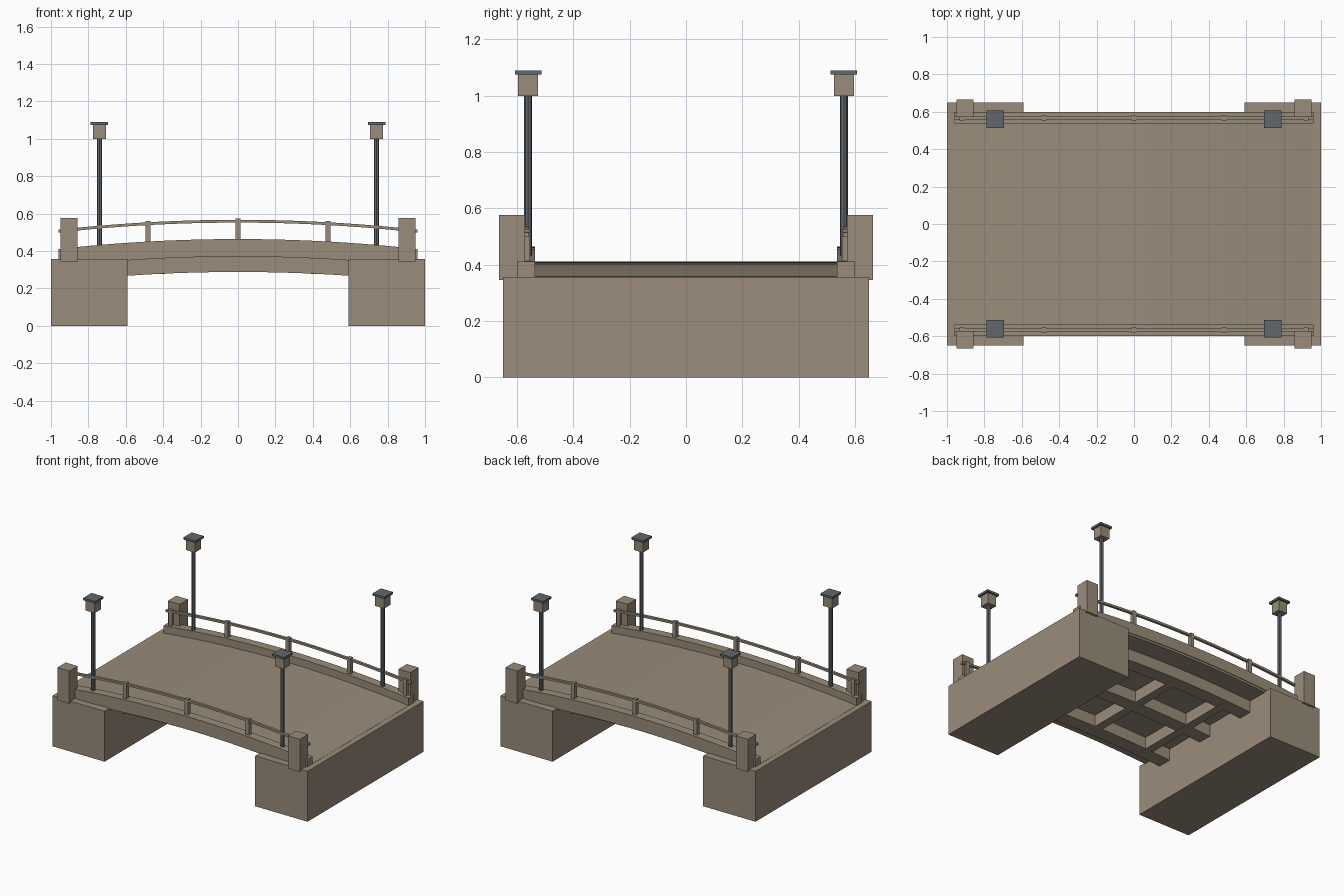
import bpy, bmesh
from mathutils import Matrix

if "Cube" in bpy.data.objects:
    bpy.data.objects.remove(bpy.data.objects["Cube"], do_unlink=True)


def material(name, rgb):
    m = bpy.data.materials.new(name)
    m.use_nodes = True
    m.diffuse_color = (*rgb, 1)
    m.node_tree.nodes["Principled BSDF"].inputs["Base Color"].default_value = (*rgb, 1)
    return m


STONE = material("warm stone", (0.32, 0.265, 0.195))
METAL = material("slate metal", (0.12, 0.137, 0.153))

HALF = 0.96    # half length of the arched span
RISE = 0.053   # how far the arch drops at its ends


def drop(x):
    return RISE * (x / HALF) ** 2


def finish(name, bm, mat):
    bmesh.ops.recalc_face_normals(bm, faces=bm.faces)
    mesh = bpy.data.meshes.new(name)
    bm.to_mesh(mesh)
    bm.free()
    mesh.materials.append(mat)
    ob = bpy.data.objects.new(name, mesh)
    bpy.context.collection.objects.link(ob)
    return ob


def box(name, x, y, z, mat=STONE):
    """Box from (min, max) pairs."""
    bm = bmesh.new()
    size = [b - a for a, b in (x, y, z)]
    mid = [(a + b) / 2 for a, b in (x, y, z)]
    bmesh.ops.create_cube(bm, size=1,
                          matrix=Matrix.Translation(mid) @ Matrix.Diagonal((*size, 1)))
    return finish(name, bm, mat)


def block(name, x, y, half, z, mat=STONE):
    """Square-plan box around a centre."""
    return box(name, (x - half, x + half), (y - half, y + half), z, mat)


def arch(name, y, z, half=HALF, steps=24):
    """Rectangular bar swept along the arch; z is its range at mid-span."""
    bm = bmesh.new()
    rings = []
    for i in range(steps + 1):
        x = -half + 2 * half * i / steps
        corners = ((y[0], z[0]), (y[1], z[0]), (y[1], z[1]), (y[0], z[1]))
        rings.append([bm.verts.new((x, cy, cz - drop(x))) for cy, cz in corners])
    for a, b in zip(rings, rings[1:]):
        for k in range(4):
            n = (k + 1) % 4
            bm.faces.new((a[k], a[n], b[n], b[k]))
    bm.faces.new(rings[0])
    bm.faces.new(rings[-1])
    return finish(name, bm, STONE)


def span(a, b, sign):
    return tuple(sorted((a * sign, b * sign)))


# Arched deck with girders and cross beams underneath
arch("deck_slab", (-0.595, 0.595), (0.37, 0.411))
for i, y in enumerate((-0.4, 0, 0.4)):
    arch(f"girder_{i}", (y - 0.05, y + 0.05), (0.288, 0.375), half=0.7)
for i, x in enumerate((-0.42, 0, 0.42)):
    low = 0.288 - drop(x)
    box(f"cross_beam_{i}", (x - 0.03, x + 0.03), (-0.4, 0.4), (low, low + 0.085))

# Abutments
for sx, end in ((-1, "right"), (1, "left")):
    box(f"abutment_{end}", span(0.59, 1, sx), (-0.65, 0.65), (0, 0.357))

for sy, side in ((-1, "front"), (1, "back")):
    # Curb, handrail and posts
    arch(f"curb_{side}", span(0.537, 0.6, sy), (0.385, 0.464))
    arch(f"handrail_{side}", span(0.558, 0.576, sy), (0.552, 0.567))
    for i, x in enumerate((-0.92, -0.48, 0, 0.48, 0.92)):
        block(f"rail_post_{side}_{i}", x, 0.567 * sy, 0.0135,
              (0.45 - drop(x), 0.574 - drop(x)))

    for sx, end in ((-1, "right"), (1, "left")):
        # End pillar
        box(f"pillar_{side}_{end}", span(0.857, 0.95, sx), span(0.572, 0.665, sy),
            (0.345, 0.576))
        # Street lamp
        x, y = 0.741 * sx, 0.561 * sy
        bm = bmesh.new()
        bmesh.ops.create_cone(bm, cap_ends=True, segments=8, radius1=0.014, radius2=0.014,
                              depth=0.585, matrix=Matrix.Translation((x, y, 0.7125)))
        finish(f"lamp_pole_{side}_{end}", bm, METAL)
        block(f"lamp_head_{side}_{end}", x, y, 0.035, (1.0, 1.075))
        block(f"lamp_cap_{side}_{end}", x, y, 0.047, (1.075, 1.09), METAL)
